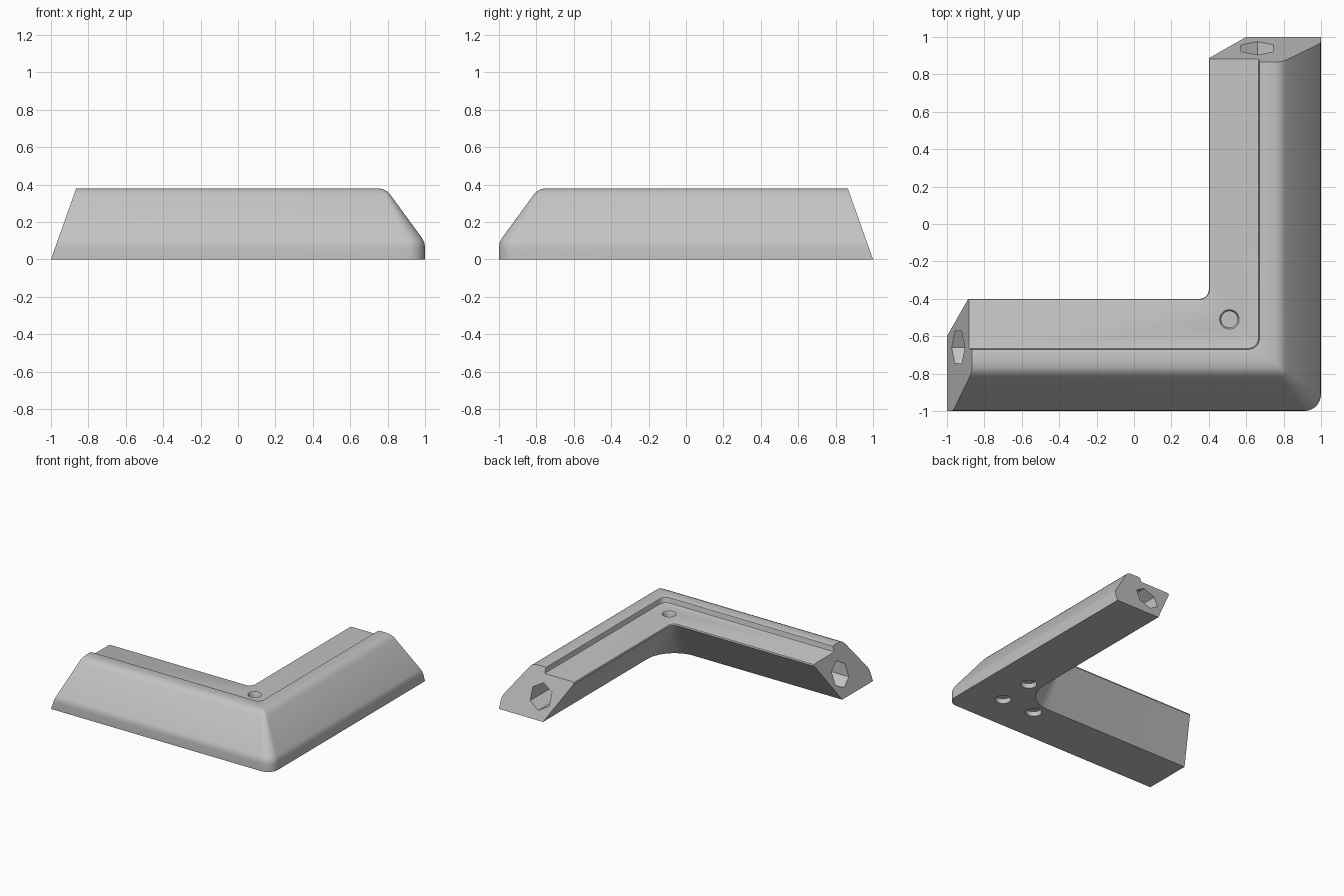
import bpy, bmesh, math
from mathutils import Matrix, Vector

if "Cube" in bpy.data.objects:
    bpy.data.objects.remove(bpy.data.objects["Cube"], do_unlink=True)

grey = bpy.data.materials.new("light_grey")
grey.use_nodes = True
colour = (0.55, 0.55, 0.55, 1)
grey.diffuse_color = colour
grey.node_tree.nodes["Principled BSDF"].inputs["Base Color"].default_value = colour

END_LEAN = 0.355   # how far the end faces lean inwards per unit of height
ARC_STEPS = 12

# Cross-section of the arm: (distance from centre line, height, corner radius)
profile = [
    (1.0, 0.0, 0.09), (1.0, 0.065, 0.09), (0.996, 0.09, 0.088), (0.985, 0.112, 0.085),
    (0.815, 0.345, 0.03), (0.795, 0.365, 0.025), (0.77, 0.377, 0.02), (0.74, 0.38, 0.02),
    (0.678, 0.38, 0.055), (0.67, 0.377, 0.055), (0.667, 0.37, 0.055),
    (0.667, 0.342, 0.055), (0.665, 0.337, 0.055), (0.66, 0.335, 0.05),
    (0.415, 0.335, 0.065), (0.404, 0.331, 0.054), (0.4, 0.32, 0.05), (0.6, 0.0, 0.25),
]


def rail(u, z, r):
    """One edge line running along both arms and round the corner."""
    end = 1 - END_LEAN * z
    pts = [(-end, -u, z)]
    for i in range(ARC_STEPS + 1):
        a = -math.pi / 2 + i * math.pi / 2 / ARC_STEPS
        pts.append((u - r + r * math.cos(a), r - u + r * math.sin(a), z))
    pts.append((u, end, z))
    return pts


def new_object(name, bm):
    bmesh.ops.recalc_face_normals(bm, faces=bm.faces)
    mesh = bpy.data.meshes.new(name)
    bm.to_mesh(mesh)
    bm.free()
    mesh.materials.append(grey)
    obj = bpy.data.objects.new(name, mesh)
    bpy.context.collection.objects.link(obj)
    return obj


# Corner body: skin the rails and cap both ends
bm = bmesh.new()
rails = [[bm.verts.new(p) for p in rail(*row)] for row in profile]
for a, b in zip(rails, rails[1:] + rails[:1]):
    for i in range(len(a) - 1):
        bm.faces.new((a[i], a[i + 1], b[i + 1], b[i]))
bm.faces.new([r[0] for r in rails])
bm.faces.new([r[-1] for r in rails])
body = new_object("corner_bracket", bm)


def drill(name, centre, axis, radius, depth, sides, tip=None):
    """Cut a blind hole of the given depth on both sides of the centre."""
    rot = Vector(axis).to_track_quat('Z', 'Y').to_matrix().to_4x4()
    bm = bmesh.new()
    bmesh.ops.create_cone(bm, cap_ends=True, segments=sides, radius1=radius,
                          radius2=radius if tip is None else tip, depth=depth * 2,
                          matrix=Matrix.Translation(centre) @ rot)
    cutter = new_object(name, bm)
    cutter.hide_render = True
    mod = body.modifiers.new(name, 'BOOLEAN')
    mod.operation = 'DIFFERENCE'
    mod.solver = 'EXACT'
    mod.object = cutter
    bpy.context.view_layer.objects.active = body
    bpy.ops.object.modifier_apply(modifier=mod.name)
    bpy.data.objects.remove(cutter, do_unlink=True)


# Hexagonal sockets in both ends, points up and down
drill("left_socket", (-0.95, -0.66, 0.17), (1, 0, 0), 0.1, 0.3, 6)
drill("back_socket", (0.66, 0.95, 0.17), (0, -1, 0), 0.1, 0.3, 6)
# Screw hole in the top of the corner, with a softened mouth
drill("screw_hole", (0.51, -0.51, 0.335), (0, 0, -1), 0.044, 0.1, 32)
drill("screw_mouth", (0.51, -0.51, 0.335), (0, 0, -1), 0.064, 0.02, 32, tip=0.04)
# Shallow round recesses under the corner
for x, y in ((0.7, -0.7), (0.7, -0.4), (0.4, -0.7)):
    drill("recess", (x, y, 0), (0, 0, 1), 0.06, 0.04, 32)

bpy.ops.object.select_all(action='DESELECT')
body.select_set(True)
bpy.context.view_layer.objects.active = body
bpy.ops.object.shade_smooth_by_angle(angle=math.radians(35))
